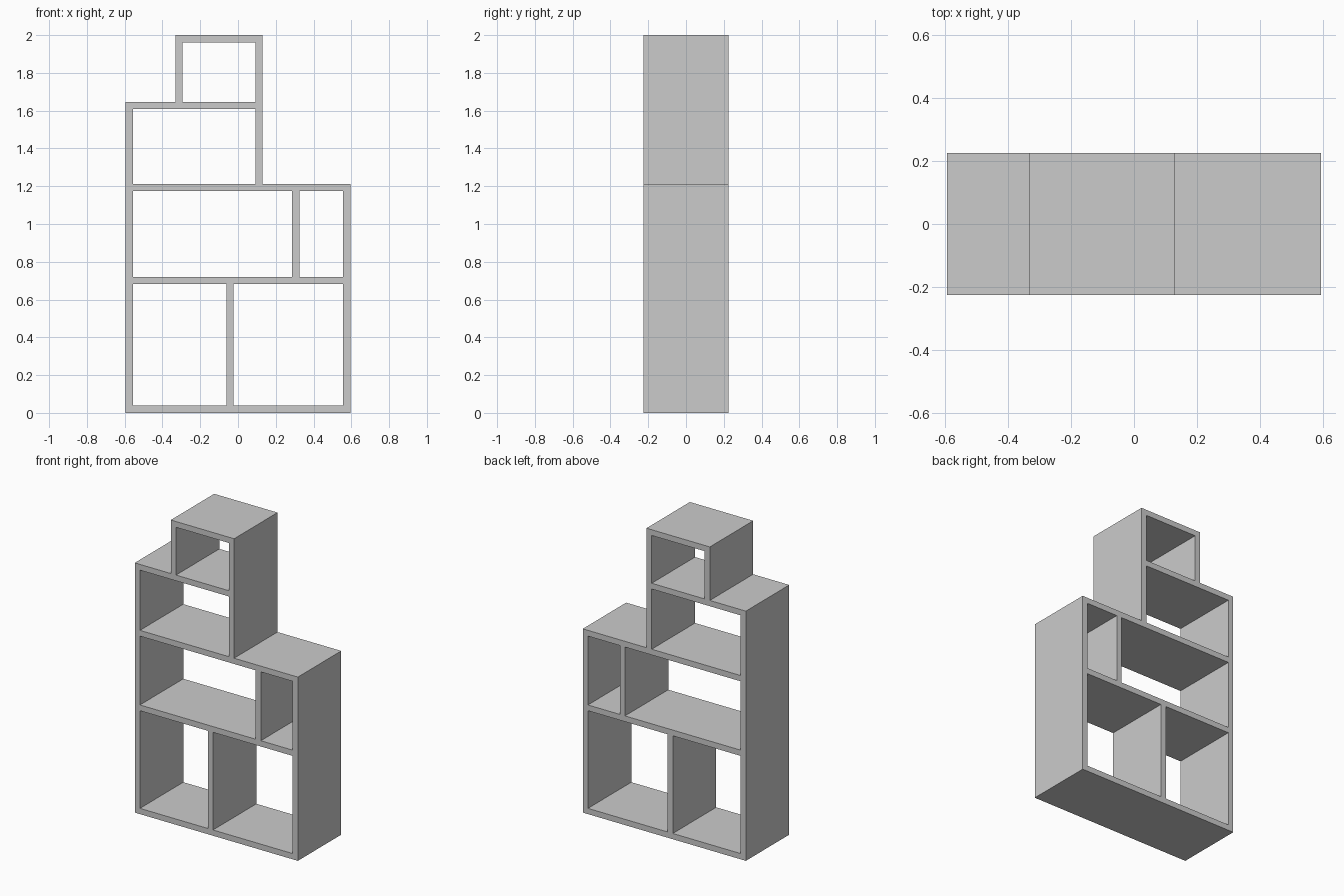
import bpy, bmesh, math

if "Cube" in bpy.data.objects:
    bpy.data.objects.remove(bpy.data.objects["Cube"])

W, DEPTH, T = 0.595, 0.452, 0.038          # half width, depth, board thickness
Z1, Z2, Z3, Z4 = 0.72, 1.212, 1.647, 2.0   # top surfaces of the shelves
TL, TR = -0.332, 0.13                      # sides of the top box
LOW, UP = -0.043, 0.306                    # centres of the two dividers
H = T / 2


def rect(x0, x1, z0, z1):
    return [(x0, z0), (x1, z0), (x1, z1), (x0, z1)]


# Stepped outline of the whole shelf unit
outline = [(-W, 0), (W, 0), (W, Z2), (TR, Z2), (TR, Z4), (TL, Z4), (TL, Z3), (-W, Z3)]

# Open compartments, from bottom to top
openings = [
    rect(-W + T, LOW - H, T, Z1 - T),
    rect(LOW + H, W - T, T, Z1 - T),
    rect(-W + T, UP - H, Z1, Z2 - T),
    rect(UP + H, W - T, Z1, Z2 - T),
    rect(-W + T, TR - T, Z2, Z3 - T),
    rect(TL + T, TR - T, Z3, Z4 - T),
]

# Filled profile with holes, extruded to the shelf depth
curve = bpy.data.curves.new("shelf_profile", 'CURVE')
curve.dimensions = '2D'
curve.fill_mode = 'BOTH'
curve.extrude = DEPTH / 2
for points in [outline] + openings:
    spline = curve.splines.new('POLY')
    spline.points.add(len(points) - 1)
    for p, (x, z) in zip(spline.points, points):
        p.co = (x, z, 0, 1)
    spline.use_cyclic_u = True

shelf = bpy.data.objects.new("stepped_shelf", curve)
bpy.context.collection.objects.link(shelf)
shelf.rotation_euler.x = math.pi / 2
bpy.context.view_layer.objects.active = shelf
shelf.select_set(True)
bpy.ops.object.convert(target='MESH')
bpy.ops.object.transform_apply(location=False, rotation=True, scale=False)

# Weld the seams and keep the faces flat
shelf = bpy.context.object
bm = bmesh.new()
bm.from_mesh(shelf.data)
bmesh.ops.remove_doubles(bm, verts=bm.verts, dist=1e-4)
bmesh.ops.recalc_face_normals(bm, faces=bm.faces)
for f in bm.faces:
    f.smooth = False
bm.to_mesh(shelf.data)
bm.free()
